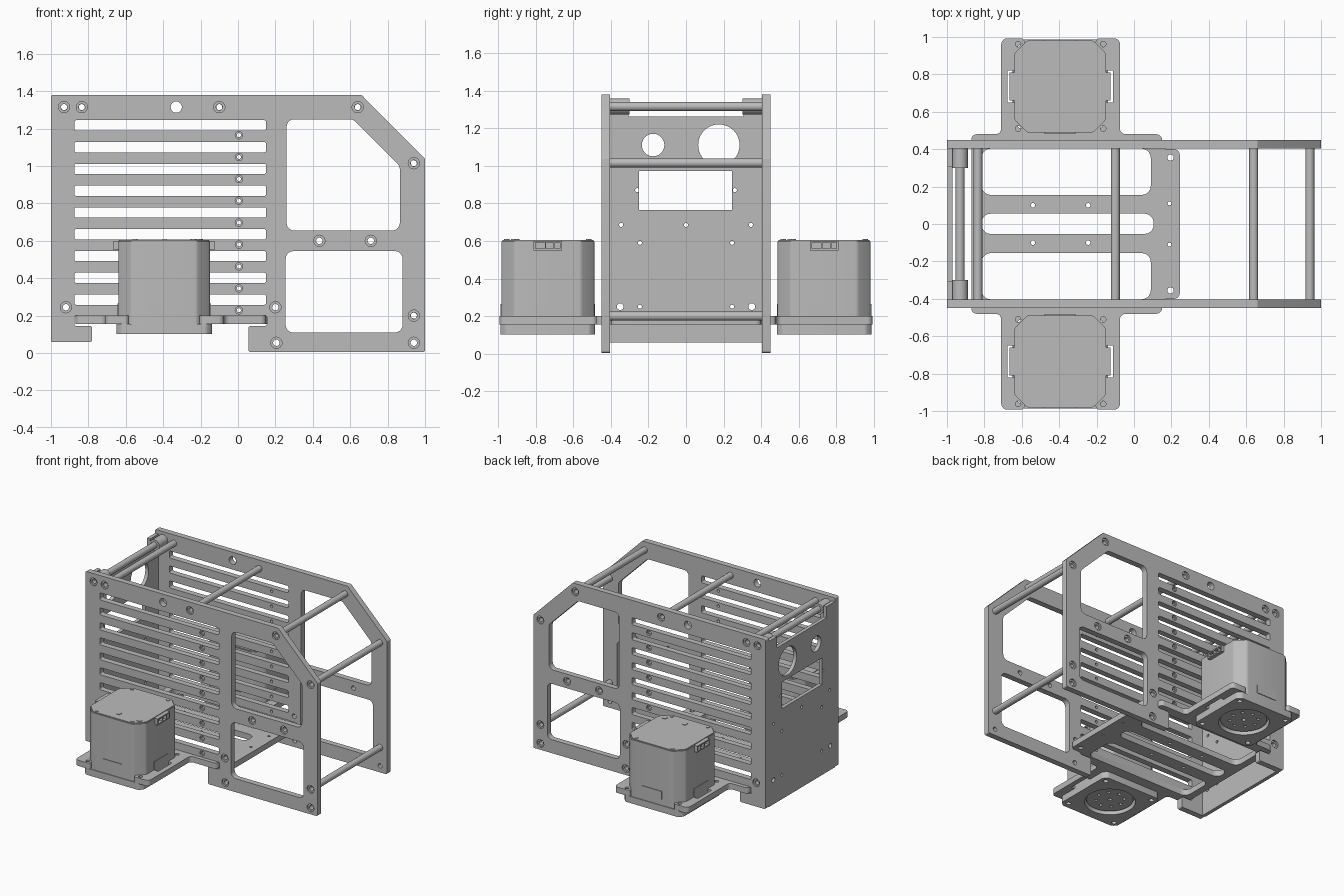
import bpy, bmesh
from math import cos, sin, pi, radians, tan
from mathutils import Matrix, Vector

cube = bpy.data.objects.get("Cube")
if cube:
    bpy.data.objects.remove(cube, do_unlink=True)

grey = bpy.data.materials.new("plain grey")
grey.use_nodes = True
COLOUR = (0.5, 0.5, 0.5, 1)
grey.diffuse_color = COLOUR
for node in grey.node_tree.nodes:
    if node.type == 'BSDF_PRINCIPLED':
        node.inputs["Base Color"].default_value = COLOUR

# Local x, y, z columns for a sheet whose thickness runs along the given axis
FRAMES = {
    'X': ((0, 1, 0), (0, 0, 1), (1, 0, 0)),
    'Y': ((1, 0, 0), (0, 0, 1), (0, -1, 0)),
    'Z': ((1, 0, 0), (0, 1, 0), (0, 0, 1)),
}


def circle(x, y, r, n=24):
    return [(x + r * cos(2 * pi * i / n), y + r * sin(2 * pi * i / n)) for i in range(n)]


def fillet(points, r, steps=5):
    """Round every corner of a closed polygon."""
    pts = [Vector(p) for p in points]
    out = []
    for i, p in enumerate(pts):
        a, b = pts[i - 1] - p, pts[(i + 1) % len(pts)] - p
        half = a.angle(b) / 2
        cut = min(r / tan(half), 0.45 * min(a.length, b.length))
        a.normalize()
        b.normalize()
        rad = cut * tan(half)
        centre = p + (a + b).normalized() * rad / sin(half)
        u = (p + a * cut - centre).normalized()
        v = (p + b * cut - centre).normalized()
        out += [tuple(centre + u.slerp(v, k / steps) * rad) for k in range(steps + 1)]
    return out


def rect(x0, x1, y0, y1, r=0.0):
    pts = [(x0, y0), (x1, y0), (x1, y1), (x0, y1)]
    return fillet(pts, r) if r else pts


def sheet(name, axis, lo, hi, loops):
    """Extrude an outline with holes from lo to hi along an axis."""
    curve = bpy.data.curves.new(name, 'CURVE')
    curve.dimensions = '2D'
    curve.fill_mode = 'BOTH'
    curve.extrude = (hi - lo) / 2
    for loop in loops:
        spline = curve.splines.new('POLY')
        spline.points.add(len(loop) - 1)
        for point, (x, y) in zip(spline.points, loop):
            point.co = (x, y, 0, 1)
        spline.use_cyclic_u = True
    temp = bpy.data.objects.new(name + " outline", curve)
    bpy.context.collection.objects.link(temp)
    mesh = bpy.data.meshes.new_from_object(
        temp.evaluated_get(bpy.context.evaluated_depsgraph_get()))
    bpy.data.objects.remove(temp, do_unlink=True)
    bpy.data.curves.remove(curve)
    frame = Matrix(FRAMES[axis]).transposed().to_4x4()
    frame['XYZ'.index(axis)][3] = (lo + hi) / 2
    bm = bmesh.new()
    bm.from_mesh(mesh)
    bm.transform(frame)
    bmesh.ops.remove_doubles(bm, verts=bm.verts, dist=0.00005)
    bmesh.ops.recalc_face_normals(bm, faces=bm.faces)
    bm.to_mesh(mesh)
    bm.free()
    mesh.materials.clear()
    mesh.materials.append(grey)
    obj = bpy.data.objects.new(name, mesh)
    bpy.context.collection.objects.link(obj)
    bpy.ops.object.select_all(action='DESELECT')
    obj.select_set(True)
    bpy.context.view_layer.objects.active = obj
    bpy.ops.object.shade_smooth_by_angle(angle=radians(30))
    return obj


def box(name, x0, x1, y0, y1, z0, z1):
    return sheet(name, 'Z', z0, z1, [rect(x0, x1, y0, y1)])


# Side panels: profile, ventilation slots, windows and counterbored holes
side = fillet([(-1, 0.06), (-0.78, 0.06), (-0.78, 0.145), (-0.875, 0.145), (-0.875, 0.2),
               (0.155, 0.2), (0.155, 0.145), (0.055, 0.145), (0.055, 0.005), (1, 0.005),
               (1, 1.04), (0.66, 1.38), (-1, 1.38)], 0.012)
openings = [rect(-0.875, 0.15, 1.19 - 0.1165 * i, 1.245 - 0.1165 * i, 0.01) for i in range(9)]
openings.append(fillet([(0.26, 0.655), (0.865, 0.655), (0.865, 1.0), (0.615, 1.25),
                        (0.26, 1.25)], 0.04))
openings.append(rect(0.255, 0.88, 0.11, 0.545, 0.04))
openings.append(circle(-0.33, 1.315, 0.03))
rods = [(-0.93, 1.315), (-0.835, 1.315), (-0.1, 1.315), (0.64, 1.315), (0.94, 1.015), (0.94, 0.2)]
bolts = rods + [(0.435, 0.6), (0.71, 0.6), (0.2, 0.245), (0.205, 0.055), (0.94, 0.055),
                (-0.92, 0.245)]


def side_holes(bolt_r, row_r):
    return ([circle(x, z, bolt_r) for x, z in bolts] +
            [circle(0.005, 1.165 - 0.117 * i, row_r, 16) for i in range(9)])


for label, s in (("front", -1), ("back", 1)):
    for part, inner, outer, holes in (("side_panel", 0.405, 0.438, side_holes(0.017, 0.011)),
                                      ("side_panel_face", 0.438, 0.45, side_holes(0.03, 0.02))):
        lo, hi = sorted((s * inner, s * outer))
        sheet(f"{label}_{part}", 'Y', lo, hi, [side] + openings + holes)
    # Sleeves at the ends of the rear rod
    lo, hi = sorted((s * 0.3, s * 0.405))
    sheet(f"{label}_rod_sleeve", 'Y', lo, hi,
          [circle(*rods[0], 0.042), circle(*rods[0], 0.017)])

# Hollow spacer rods between the panels
for i, (x, z) in enumerate(rods):
    sheet(f"spacer_rod_{i + 1}", 'Y', -0.405, 0.405, [circle(x, z, 0.024), circle(x, z, 0.016)])

# End panel with two round ports, a window and raised top tabs
end = [(-0.405, 0.06), (0.405, 0.06), (0.405, 1.35), (0.305, 1.35), (0.305, 1.262),
       (-0.305, 1.262), (-0.305, 1.35), (-0.405, 1.35)]
ports = [circle(-0.175, 1.11, 0.06), circle(0.175, 1.11, 0.11, 40),
         rect(-0.25, 0.245, 0.765, 0.972), circle(0, 0.685, 0.011, 16)]
for s in (-1, 1):
    for y, z, r in ((0.26, 0.87, 0.011), (0.345, 0.685, 0.011), (0.245, 0.59, 0.011),
                    (0.245, 0.25, 0.011), (0.35, 0.25, 0.018)):
        ports.append(circle(s * y, z, r, 16))
sheet("end_panel", 'X', -0.998, -0.97, [end] + ports)

# Base plate with two forked motor arms
MX, MY = -0.395, 0.735
half = [(0.245, 0.4), (0.15, 0.4), (0.15, 0.48), (-0.075, 0.48), (-0.075, 0.992),
        (-0.205, 0.992), (-0.205, 0.95), (-0.585, 0.95), (-0.585, 0.992),
        (-0.71, 0.992), (-0.71, 0.48), (-0.87, 0.48)]
outline = fillet(half + [(x, -y) for x, y in reversed(half)], 0.03)
cuts = [rect(-0.815, 0.105, -0.053, 0.055, 0.05)]
for s in (-1, 1):
    cuts.append(rect(-0.815, 0.09, *sorted((s * 0.155, s * 0.403)), 0.05))
    cuts += [circle(x, s * y, r, 16) for x, y, r in
             ((-0.54, 0.1, 0.012), (-0.245, 0.1, 0.012), (0.19, 0.11, 0.01), (0.195, 0.355, 0.017),
              (-0.62, 0.962, 0.015), (-0.165, 0.962, 0.015),
              (-0.62, 0.51, 0.015), (-0.165, 0.51, 0.015))]
    for e in (-1, 1):
        cuts.append(rect(*sorted((MX + e * 0.25, MX + e * 0.282)), s * MY - 0.085, s * MY + 0.085))
sheet("base_plate", 'Z', 0.155, 0.2, [outline] + cuts)


def octagon(cx, cy, hx, hy, c):
    pts = []
    for sx, sy in ((1, 1), (-1, 1), (-1, -1), (1, -1)):
        pair = [(cx + sx * hx, cy + sy * (hy - c)), (cx + sx * (hx - c), cy + sy * hy)]
        pts += pair if sx * sy > 0 else pair[::-1]
    return fillet(pts, 0.03, 3)


# Motors: housing, mounting flange, recessed hub, sockets and screws
for label, cy in (("front", -MY), ("back", MY)):
    name = label + "_motor_"
    sheet(name + "housing", 'Z', 0.15, 0.598, [octagon(MX, cy, 0.245, 0.247, 0.07)])
    sheet(name + "lid", 'Z', 0.598, 0.605, [octagon(MX, cy, 0.24, 0.242, 0.07)])
    corners = [(MX + a * 0.21, cy + b * 0.205) for a in (-1, 1) for b in (-1, 1)]
    sheet(name + "flange", 'Z', 0.103, 0.155,
          [octagon(MX, cy, 0.255, 0.252, 0.03), circle(MX, cy, 0.18, 40)] +
          [circle(x, y, 0.018, 16) for x, y in corners])
    sheet(name + "hub", 'Z', 0.122, 0.15, [circle(MX, cy, 0.165, 40)] +
          [circle(x, y, 0.013, 12) for x, y in circle(MX, cy, 0.1, 8)] +
          [circle(MX, cy, 0.016, 12)])
    for a in (-1, 1):
        for b in (-1, 1):
            sheet(name + "lid_screw", 'Z', 0.605, 0.609,
                  [circle(MX + a * 0.155, cy + b * 0.218, 0.014, 16)])
    box(name + "lid_tab", MX - 0.008, MX + 0.016, cy - 0.185, cy - 0.15, 0.605, 0.609)
    sheet(name + "lid_badge", 'Z', 0.605, 0.609,
          [circle(MX + 0.185, cy - 0.175, 0.024, 6)])
    for s in (-1, 1):
        # Raised cover panels around the foot of the housing
        box(name + "foot_cover", MX - 0.085, MX + 0.085, *sorted((cy + s * 0.24, cy + s * 0.252)),
            0.2, 0.265)
        box(name + "foot_cover", *sorted((MX + s * 0.24, MX + s * 0.25)), cy - 0.085, cy + 0.085,
            0.2, 0.265)
        # Cable sockets
        lo, hi = sorted((MX + s * 0.24, MX + s * 0.27))
        sheet(name + "socket_block", 'X', lo, hi,
              [rect(cy - 0.075, cy + 0.075, 0.55, 0.6)] +
              [rect(cy + y, cy + y + w, 0.559, 0.591)
               for y, w in ((-0.066, 0.05), (-0.009, 0.04), (0.038, 0.028))])
